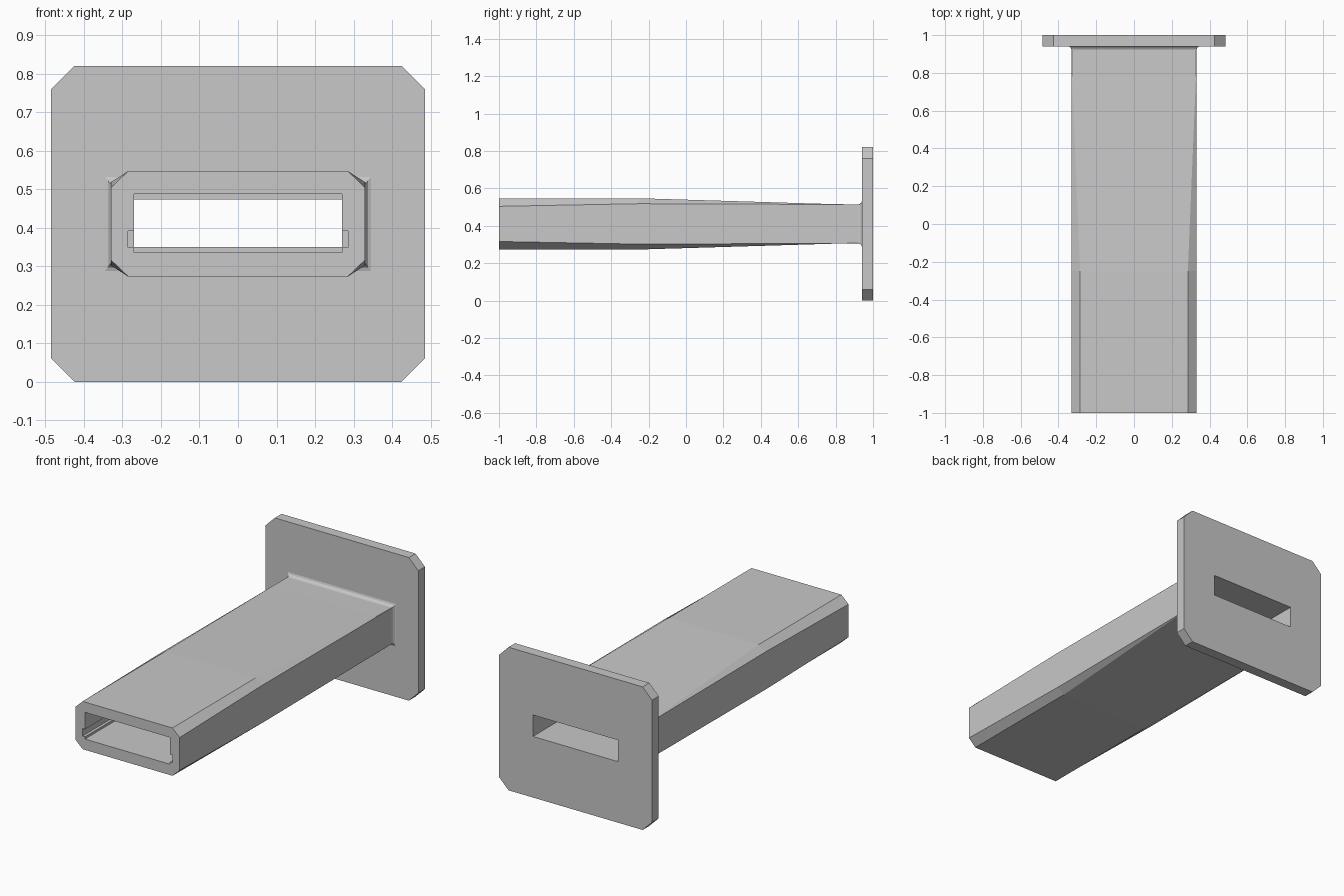
import bpy
import bmesh

cube = bpy.data.objects.get("Cube")
if cube:
    bpy.data.objects.remove(cube, do_unlink=True)

MID = 0.41  # height of the tube axis

grey = bpy.data.materials.new("plain_grey")
grey.use_nodes = True
grey.diffuse_color = (0.58, 0.58, 0.58, 1)
grey.node_tree.nodes["Principled BSDF"].inputs["Base Color"].default_value = (0.58, 0.58, 0.58, 1)


def section(w, h, cx, cz):
    """Rectangle of half size w, h with its corners cut by cx, cz."""
    quarter = [(w, h - cz), (w - cx, h)]
    right_top = quarter + [(-x, z) for x, z in reversed(quarter)]
    return right_top + [(-x, -z) for x, z in right_top]


def loft(name, rings):
    """Closed solid through chamfered sections, each given as y, w, h, cx, cz."""
    bm = bmesh.new()
    loops = [[bm.verts.new((x, y, MID + z)) for x, z in section(*size)]
             for y, *size in rings]
    for a, b in zip(loops, loops[1:]):
        for i in range(len(a)):
            j = (i + 1) % len(a)
            bm.faces.new((a[i], a[j], b[j], b[i]))
    bm.faces.new(loops[0])
    bm.faces.new(loops[-1])
    bmesh.ops.recalc_face_normals(bm, faces=bm.faces)
    mesh = bpy.data.meshes.new(name)
    bm.to_mesh(mesh)
    bm.free()
    mesh.materials.append(grey)
    obj = bpy.data.objects.new(name, mesh)
    bpy.context.collection.objects.link(obj)
    return obj


def cut(obj, x, y, z):
    """Cut a box, given as ranges, out of a part."""
    bm = bmesh.new()
    bmesh.ops.create_cube(bm, size=1)
    for v in bm.verts:
        v.co = [r[0] if c < 0 else r[1] for c, r in zip(v.co, (x, y, z))]
    mesh = bpy.data.meshes.new("cutter")
    bm.to_mesh(mesh)
    bm.free()
    mesh.materials.append(grey)
    cutter = bpy.data.objects.new("cutter", mesh)
    cutter.hide_render = True
    bpy.context.collection.objects.link(cutter)
    mod = obj.modifiers.new("opening", "BOOLEAN")
    mod.operation = "DIFFERENCE"
    mod.solver = "EXACT"
    mod.object = cutter
    bpy.context.view_layer.objects.active = obj
    bpy.ops.object.modifier_apply(modifier=mod.name)
    bpy.data.objects.remove(cutter, do_unlink=True)


# Tube: chamfered mouth blending to a square section, flared at the flange
tube = loft("tube", [
    (-1.0, 0.33, 0.137, 0.045, 0.043),
    (-0.25, 0.33, 0.137, 0.045, 0.029),
    (0.78, 0.33, 0.106, 0.002, 0.002),
    (0.92, 0.33, 0.104, 0.001, 0.001),
    (0.93, 0.333, 0.107, 0.001, 0.001),
    (0.937, 0.338, 0.113, 0.001, 0.001),
    (0.94, 0.345, 0.122, 0.001, 0.001),
    (0.945, 0.345, 0.122, 0.001, 0.001),
])

# Flange: square plate with cut corners
flange = loft("flange", [(y, 0.485, 0.41, 0.06, 0.06) for y in (0.94, 1.0)])

# Through slot, taller front bore, and a groove in each side wall
for part in (tube, flange):
    cut(part, (-0.27, 0.27), (-1.2, 1.2), (0.35, 0.473))
cut(tube, (-0.27, 0.27), (-1.2, 0.0), (0.335, 0.488))
cut(tube, (-0.286, 0.286), (-1.2, 0.0), (0.348, 0.391))
